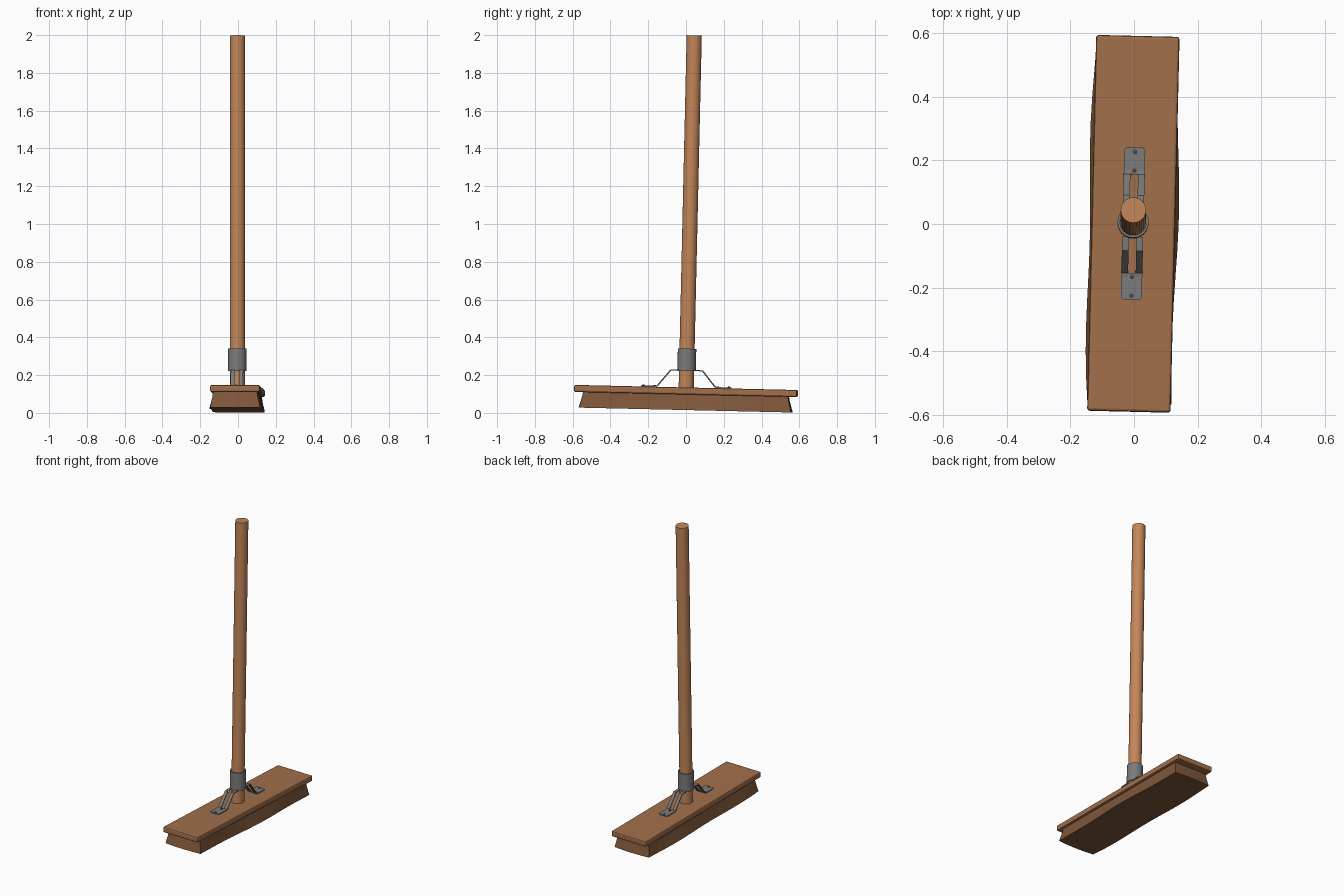
import bpy, bmesh, math
from mathutils import Matrix, Vector

if "Cube" in bpy.data.objects:
    bpy.data.objects.remove(bpy.data.objects["Cube"])

TOP = 0.134          # height of the board's top face at the pivot
POSE = (Matrix.Translation((-0.003, 0.001, TOP)) @ Matrix.Rotation(-0.024, 4, 'Z')
        @ Matrix.Rotation(-0.0228, 4, 'X'))   # whole broom leans slightly


def mat(name, rgb):
    m = bpy.data.materials.new(name)
    m.diffuse_color = (*rgb, 1)
    m.use_nodes = True
    m.node_tree.nodes["Principled BSDF"].inputs["Base Color"].default_value = m.diffuse_color
    return m


wood = mat("handle_wood", (0.55, 0.24, 0.10))
board_wood = mat("board_wood", (0.36, 0.16, 0.07))
bristle = mat("bristle_brown", (0.21, 0.095, 0.042))
steel = mat("steel", (0.20, 0.20, 0.20))
dark = mat("dark_steel", (0.07, 0.07, 0.07))


def make(name, bm, material, smooth=False, bevel=0):
    bmesh.ops.recalc_face_normals(bm, faces=bm.faces)
    me = bpy.data.meshes.new(name)
    bm.to_mesh(me)
    bm.free()
    me.materials.append(material)
    ob = bpy.data.objects.new(name, me)
    bpy.context.collection.objects.link(ob)
    ob.matrix_world = POSE
    if bevel:
        b = ob.modifiers.new("bevel", 'BEVEL')
        b.width, b.segments = bevel, 2
    if smooth:
        bpy.ops.object.select_all(action='DESELECT')
        ob.select_set(True)
        bpy.context.view_layer.objects.active = ob
        bpy.ops.object.shade_smooth_by_angle(angle=math.radians(40))
    return ob


def loft(bm, rings, cap=True, close=False):
    vs = [[bm.verts.new(p) for p in r] for r in rings]
    n = len(vs[0])
    pairs = list(zip(vs, vs[1:])) + ([(vs[-1], vs[0])] if close else [])
    for a, b in pairs:
        for i in range(n):
            bm.faces.new((a[i], a[(i + 1) % n], b[(i + 1) % n], b[i]))
    if cap:
        bm.faces.new(vs[0][::-1])
        bm.faces.new(vs[-1])


def circle(r, z, n=24, x=0, y=0):
    return [(x + r * math.cos(2 * math.pi * i / n),
             y + r * math.sin(2 * math.pi * i / n), z) for i in range(n)]


# Board
bm = bmesh.new()
bmesh.ops.create_cube(bm, size=1)
bmesh.ops.transform(bm, verts=bm.verts, matrix=Matrix.Translation((0.001, 0, -0.018))
                    @ Matrix.Diagonal((0.262, 1.18, 0.037, 1)))
make("board", bm, board_wood, bevel=0.008)


# Bristle block: flared, with wavy lower edges
def outline(hw, hl, z, wave):
    pts = []
    n = 14
    for s in (1, -1):
        for i in range(n):
            y = s * hl * (2 * i / n - 1)
            w = wave * (0.5 * math.sin(9 * y + 1.2 * s) + math.cos(2.6 * y))
            pts.append((s * (hw + w), y, z))
        pts.append((s * hw, s * hl, z))
        for k in (0.5, 0, -0.5):
            pts.append((s * hw * k, s * (hl + wave * 0.8 * (1 - k * k)), z))
    return pts


bm = bmesh.new()
loft(bm, [outline(0.116, 0.543, -0.036, 0.0),
          outline(0.121, 0.549, -0.070, 0.004),
          outline(0.130, 0.560, -0.119, 0.009)])
make("bristles", bm, bristle)

# Handle
bm = bmesh.new()
loft(bm, [circle(0.040, -0.002), circle(0.040, 1.865)])
make("handle", bm, wood, smooth=True)

# Collar: open tube around the handle
bm = bmesh.new()
loft(bm, [circle(0.049, 0.088), circle(0.049, 0.206),
          circle(0.041, 0.206), circle(0.041, 0.088)], cap=False, close=True)
make("collar", bm, steel, smooth=True)


# Brackets: foot plate, two bent prongs and two screws on each side
def prong(bm, s, x0, x1, t=0.006):
    path = [(0.043, 0.092), (0.085, 0.090), (0.153, 0.006), (0.168, 0.003)]
    rings = []
    for i, (y, z) in enumerate(path):
        a = Vector(path[max(i - 1, 0)])
        b = Vector(path[min(i + 1, len(path) - 1)])
        d = (b - a).normalized()
        ny, nz = -d.y * t / 2, d.x * t / 2
        rings.append([(x0, s * (y + ny), z + nz), (x1, s * (y + ny), z + nz),
                      (x1, s * (y - ny), z - nz), (x0, s * (y - ny), z - nz)])
    loft(bm, rings)


def plate_ring(s, z, hw=0.033, y0=0.155, y1=0.240, r=0.012):
    pts = [(hw, y0)]
    for sx, a0 in ((1, 0), (-1, 90)):
        for k in range(4):
            a = math.radians(a0 + 30 * k)
            pts.append((sx * (hw - r) + r * math.cos(a), y1 - r + r * math.sin(a)))
    pts.append((-hw, y0))
    return [(x, s * y, z) for x, y in pts]


for s, side in ((1, "back"), (-1, "front")):
    bm = bmesh.new()
    loft(bm, [plate_ring(s, 0.0), plate_ring(s, 0.006)])
    for m in (1, -1):
        prong(bm, s, m * 0.012, m * 0.033)
    make(side + "_bracket", bm, steel)
    bm = bmesh.new()
    for y in (0.167, 0.226):
        loft(bm, [circle(0.007, 0.004, 12, 0, s * y), circle(0.007, 0.008, 12, 0, s * y),
                  circle(0.004, 0.010, 12, 0, s * y)])
    make(side + "_screws", bm, dark)
